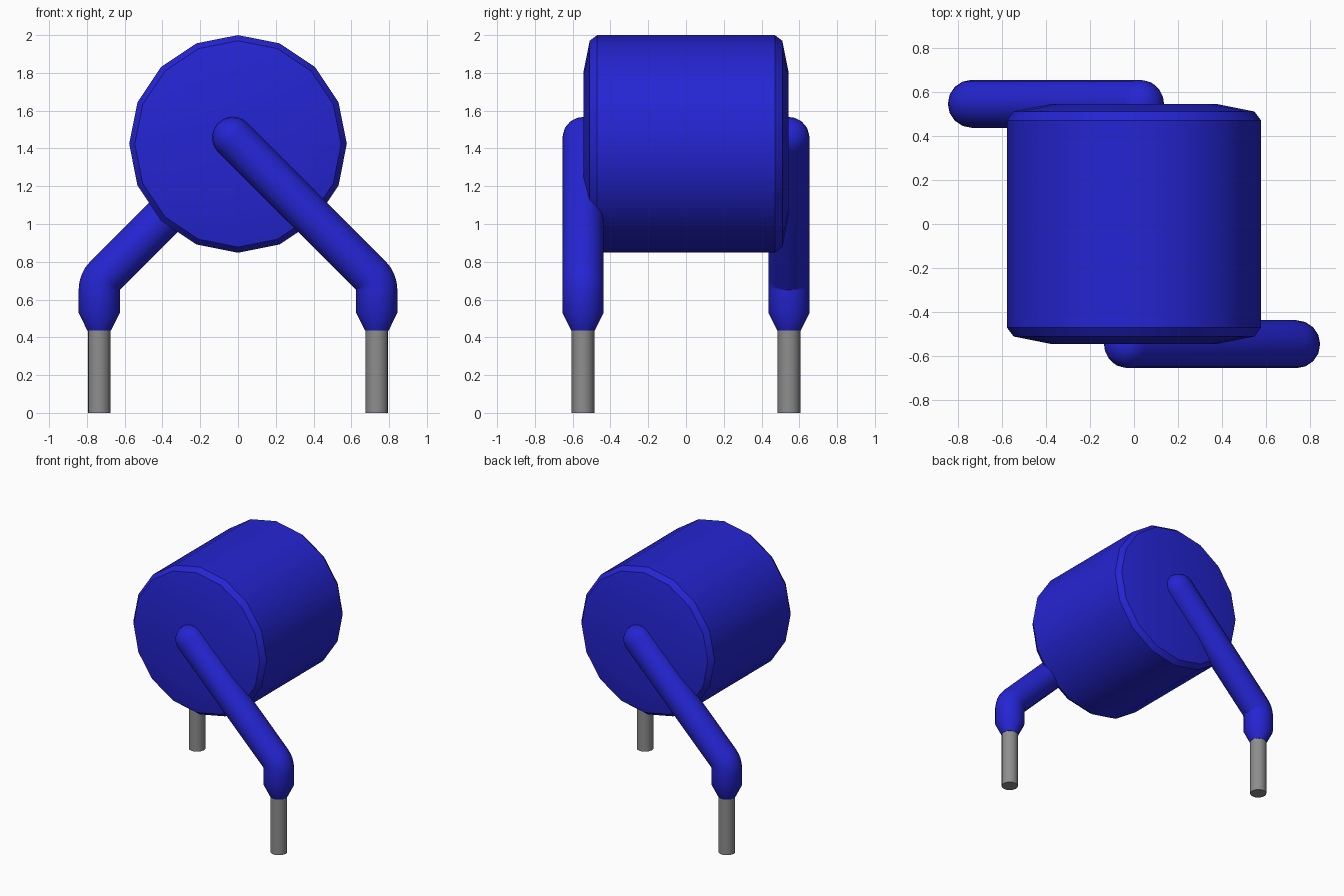
import bpy, bmesh, math
from mathutils import Vector

cube = bpy.data.objects.get("Cube")
if cube:
    bpy.data.objects.remove(cube, do_unlink=True)


def material(name, rgb, roughness):
    m = bpy.data.materials.new(name)
    m.use_nodes = True
    m.diffuse_color = (*rgb, 1)
    bsdf = m.node_tree.nodes["Principled BSDF"]
    bsdf.inputs["Base Color"].default_value = (*rgb, 1)
    bsdf.inputs["Roughness"].default_value = roughness
    return m


blue = material("blue coating", (0.018, 0.018, 0.65), 0.5)
grey = material("grey metal", (0.27, 0.27, 0.27), 0.4)


def tube(name, rings, side, sides, mat, turn=0.0):
    """Skin a row of (centre, axis, radius) rings and cap both ends."""
    bm = bmesh.new()
    side = Vector(side)
    loops = []
    for centre, axis, radius in rings:
        other = Vector(axis).normalized().cross(side)
        loop = []
        for i in range(sides):
            a = 2 * math.pi * i / sides
            loop.append(bm.verts.new(
                Vector(centre) + radius * (math.cos(a) * side + math.sin(a) * other)))
        loops.append(loop)
    for lo, hi in zip(loops, loops[1:]):
        for i in range(sides):
            j = (i + 1) % sides
            bm.faces.new((lo[i], lo[j], hi[j], hi[i]))
    bm.faces.new(loops[0])
    bm.faces.new(loops[-1])
    bmesh.ops.recalc_face_normals(bm, faces=bm.faces)
    mesh = bpy.data.meshes.new(name)
    bm.to_mesh(mesh)
    bm.free()
    mesh.materials.append(mat)
    obj = bpy.data.objects.new(name, mesh)
    obj.rotation_euler.z = turn
    bpy.context.collection.objects.link(obj)
    bpy.ops.object.select_all(action='DESELECT')
    obj.select_set(True)
    bpy.context.view_layer.objects.active = obj
    bpy.ops.object.shade_smooth_by_angle(angle=math.radians(30))
    return obj


# Sixteen-sided drum with chamfered rims and slightly domed ends
half = [(0.543, 0.38), (0.51, 0.546), (0.47, 0.576)]
profile = [(-y, r) for y, r in half] + [(y, r) for y, r in reversed(half)]
tube("drum_body", [((0, y, 1.424), (0, 1, 0), r) for y, r in profile],
     (1, 0, 0), 16, blue)

# Coated lead: tapered foot, 45 degree elbow, straight arm, rounded tip
X, Y, R = 0.735, -0.545, 0.109
up = Vector((0, 0, 1))
lead = [((X, Y, 0.435), up, 0.062), ((X, Y, 0.53), up, R)]
pivot = Vector((X - R, Y, 0.65))
for step in range(5):
    a = math.radians(45 * step / 4)
    out = Vector((math.cos(a), 0, math.sin(a)))
    lead.append((pivot + R * out, Vector((-out.z, 0, out.x)), R))
arm = Vector((-1, 0, 1)).normalized()
elbow_end = lead[-1][0]
tip = elbow_end + arm * ((elbow_end.x + 0.027) * math.sqrt(2))
for step in range(7):
    a = math.radians(88 * step / 6)
    lead.append((tip + arm * R * math.sin(a), arm, R * math.cos(a)))

# Bare wire pin
pin = [((X, Y, 0), up, 0.06), ((X, Y, 0.46), up, 0.06)]

# The back lead is the front one turned half way round
for place, turn in (("front", 0.0), ("back", math.pi)):
    tube(place + "_lead_coating", lead, (0, 1, 0), 16, blue, turn)
    tube(place + "_lead_pin", pin, (0, 1, 0), 16, grey, turn)
